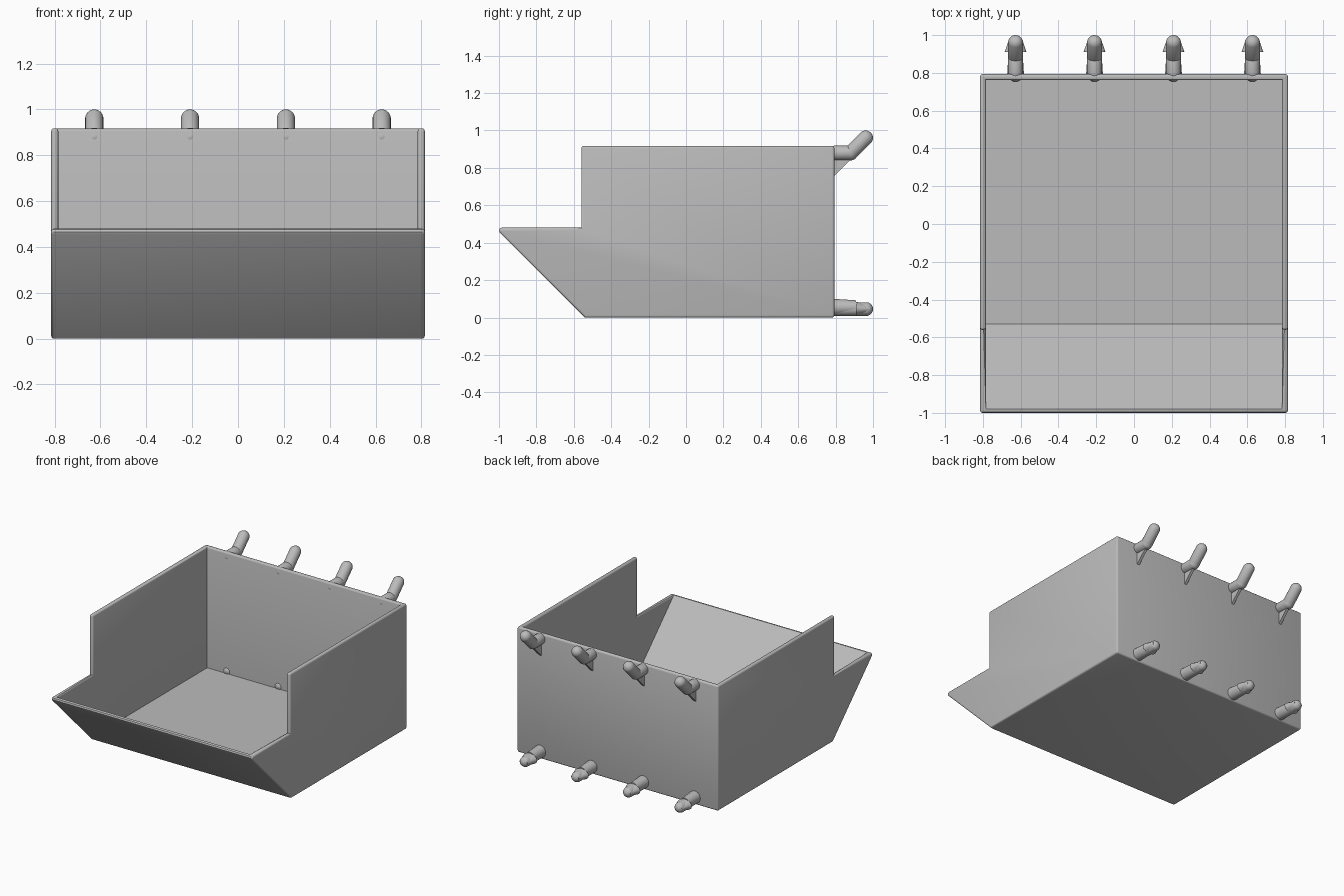
import bpy, bmesh, math
from mathutils import Vector, Matrix

cube = bpy.data.objects.get("Cube")
if cube:
    bpy.data.objects.remove(cube, do_unlink=True)

grey = bpy.data.materials.new("plain grey")
grey.use_nodes = True
colour = (0.5, 0.5, 0.5, 1)
grey.diffuse_color = colour
grey.node_tree.nodes["Principled BSDF"].inputs["Base Color"].default_value = colour


def make(name, bm):
    bmesh.ops.recalc_face_normals(bm, faces=bm.faces)
    mesh = bpy.data.meshes.new(name)
    bm.to_mesh(mesh)
    bm.free()
    mesh.materials.append(grey)
    obj = bpy.data.objects.new(name, mesh)
    bpy.context.collection.objects.link(obj)
    return obj


def smooth(obj):
    bpy.ops.object.select_all(action='DESELECT')
    obj.select_set(True)
    bpy.context.view_layer.objects.active = obj
    bpy.ops.object.shade_smooth_by_angle(angle=math.radians(35))


def extrude_profile(bm, points, half, x=0):
    """Side profile (y, z) extruded across x."""
    face = bm.faces.new([bm.verts.new((x - half, y, z)) for y, z in points])
    new = bmesh.ops.extrude_face_region(bm, geom=[face])["geom"]
    bmesh.ops.translate(bm, vec=(2 * half, 0, 0),
                        verts=[v for v in new if isinstance(v, bmesh.types.BMVert)])


def capsule(bm, a, b, r):
    a, b = Vector(a), Vector(b)
    turn = (b - a).to_track_quat('Z', 'Y').to_matrix().to_4x4()
    verts = bmesh.ops.create_uvsphere(bm, u_segments=20, v_segments=11, radius=r)["verts"]
    for v in verts:
        if v.co.z > 0:
            v.co.z += (b - a).length
    bmesh.ops.transform(bm, matrix=Matrix.Translation(a) @ turn, verts=verts)


def cone(bm, x, z, y0, y1, r0, r1, flat=1):
    """Tapered stub pointing backwards, optionally flattened in height."""
    place = (Matrix.Translation((x, (y0 + y1) / 2, z)) @ Matrix.Diagonal((1, 1, flat, 1))
             @ Matrix.Rotation(-math.pi / 2, 4, 'X'))
    bmesh.ops.create_cone(bm, cap_ends=True, segments=24, radius1=r0, radius2=r1,
                          depth=y1 - y0, matrix=place)


# Bin shell: outer solid minus the inner space
tip = [(-0.985 + 0.015 * math.cos(t), 0.465 + 0.015 * math.sin(t))
       for t in [math.radians(90 + 45 * i) for i in range(4)]]
outer = bmesh.new()
extrude_profile(outer, tip + [(-0.541, 0), (0.793, 0), (0.793, 0.917),
                              (-0.56, 0.917), (-0.56, 0.48)], 0.815)
bin_shell = make("bin_shell", outer)
inner = bmesh.new()
extrude_profile(inner, [(-0.529, 0.03), (0.763, 0.03), (0.763, 1.2), (-1.699, 1.2)], 0.784)
cutter = make("bin_cutter", inner)
cutter.hide_render = True
cut = bin_shell.modifiers.new("hollow", 'BOOLEAN')
cut.object = cutter
cut.operation = 'DIFFERENCE'
cut.solver = 'EXACT'
hollow = bpy.data.meshes.new_from_object(
    bin_shell.evaluated_get(bpy.context.evaluated_depsgraph_get()))
bin_shell.modifiers.clear()
bpy.data.objects.remove(cutter, do_unlink=True)

# Round the outward edges only, leaving inside corners crisp
bm = bmesh.new()
bm.from_mesh(hollow)
edges = [e for e in bm.edges if len(e.link_faces) == 2 and e.is_convex
         and e.calc_face_angle() > math.radians(50)]
bmesh.ops.bevel(bm, geom=edges, offset=0.012, segments=3, profile=0.5,
                affect='EDGES', clamp_overlap=True)
bm.to_mesh(bin_shell.data)
bm.free()
smooth(bin_shell)

# Four upper hooks with gussets and four lower snap pegs
for i in range(4):
    x = -0.627 + i * 0.418
    bm = bmesh.new()
    capsule(bm, (x, 0.801, 0.88), (x, 0.88, 0.88), 0.04)
    capsule(bm, (x, 0.88, 0.88), (x, 0.96, 0.96), 0.04)
    smooth(make(f"upper_hook_{i + 1}", bm))

    bm = bmesh.new()
    extrude_profile(bm, [(0.78, 0.745), (0.89, 0.855), (0.78, 0.87)], 0.01, x)
    make(f"hook_gusset_{i + 1}", bm)

    bm = bmesh.new()
    capsule(bm, (x, 0.79, 0.045), (x, 0.963, 0.045), 0.037)
    cone(bm, x, 0.055, 0.785, 0.91, 0.045, 0.037)
    cone(bm, x, 0.046, 0.91, 0.985, 0.058, 0.032, 0.65)
    smooth(make(f"lower_peg_{i + 1}", bm))
